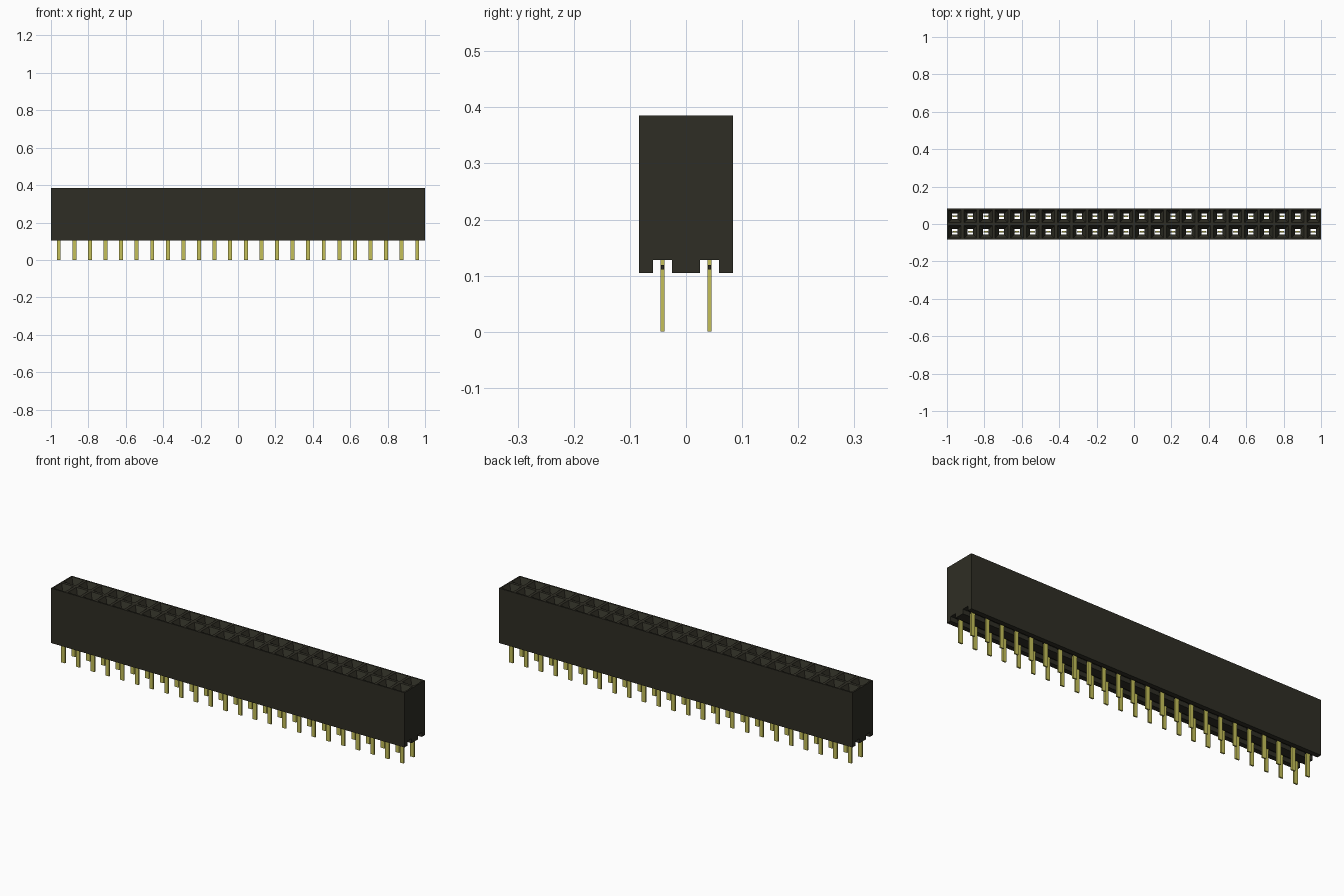
import bpy, bmesh
from mathutils import Matrix, Vector

cube = bpy.data.objects.get("Cube")
if cube:
    bpy.data.objects.remove(cube)

COLUMNS = 24
PITCH = 2 / COLUMNS
HALF = PITCH / 2
BOTTOM, GROOVE_TOP, THROAT_Z, TOP = 0.105, 0.128, 0.352, 0.385
GROOVE = 0.0167      # half width of each underside groove
MOUTH = 0.034        # half width of the socket opening
THROAT = 0.0145      # half width of the socket hole
CENTRES = [(-1 + HALF + i * PITCH, y) for i in range(COLUMNS) for y in (-HALF, HALF)]


def material(name, colour):
    mat = bpy.data.materials.new(name)
    mat.use_nodes = True
    mat.diffuse_color = (*colour, 1)
    bsdf = mat.node_tree.nodes["Principled BSDF"]
    bsdf.inputs["Base Color"].default_value = (*colour, 1)
    bsdf.inputs["Roughness"].default_value = 0.6
    return mat


def finish(bm, name, mat):
    bmesh.ops.remove_doubles(bm, verts=bm.verts, dist=0.0001)
    bmesh.ops.recalc_face_normals(bm, faces=bm.faces)
    mesh = bpy.data.meshes.new(name)
    bm.to_mesh(mesh)
    bm.free()
    mesh.materials.append(mat)
    obj = bpy.data.objects.new(name, mesh)
    bpy.context.collection.objects.link(obj)
    return obj


def rectangle(bm, x, y, hx, hy, z):
    corners = ((-1, -1), (1, -1), (1, 1), (-1, 1))
    return [bm.verts.new((x + sx * hx, y + sy * hy, z)) for sx, sy in corners]


def bridge(bm, a, b):
    for i in range(4):
        j = (i + 1) % 4
        bm.faces.new((a[i], a[j], b[j], b[i]))


def box(bm, centre, size):
    bmesh.ops.create_cube(bm, size=1, matrix=Matrix.Translation(centre)
                          @ Matrix.Diagonal(Vector((*size, 1))))


plastic = material("dark plastic", (0.028, 0.027, 0.018))
gold = material("gold pins", (0.56, 0.53, 0.10))

# Housing: each socket is a stack of rectangles, from rim to groove ceiling
bm = bmesh.new()
for x, y in CENTRES:
    rings = [rectangle(bm, x, y, hx, hy, z) for hx, hy, z in (
        (HALF, HALF, TOP), (MOUTH, MOUTH, TOP), (THROAT, THROAT, THROAT_Z),
        (THROAT, THROAT, GROOVE_TOP), (HALF, GROOVE, GROOVE_TOP))]
    for a, b in zip(rings, rings[1:]):
        bridge(bm, a, b)

# Housing: end profile with two grooves, swept along the row
profile = [(-PITCH, TOP), (-PITCH, BOTTOM)]
for y in (-HALF, HALF):
    profile += [(y - GROOVE, BOTTOM), (y - GROOVE, GROOVE_TOP),
                (y + GROOVE, GROOVE_TOP), (y + GROOVE, BOTTOM)]
profile += [(PITCH, BOTTOM), (PITCH, TOP)]
ends = [[bm.verts.new((x, y, z)) for y, z in profile] for x in (-1, 1)]
for end in ends:
    bm.faces.new(end)
for i in range(len(profile) - 1):
    if profile[i][1] == profile[i + 1][1] == GROOVE_TOP:
        continue     # the socket cells already close the groove ceilings
    bm.faces.new((ends[0][i], ends[0][i + 1], ends[1][i + 1], ends[1][i]))
finish(bm, "housing", plastic)

# Flat contact pins, reaching up inside the sockets
bm = bmesh.new()
for x, y in CENTRES:
    box(bm, (x, y, 0.14), (0.021, 0.0075, 0.28))
finish(bm, "contact_pins", gold)

# Small retaining bars across the pins inside the grooves
bm = bmesh.new()
for x, y in CENTRES:
    box(bm, (x, y, 0.115), (0.027, 0.005, 0.008))
finish(bm, "pin_retainers", plastic)
